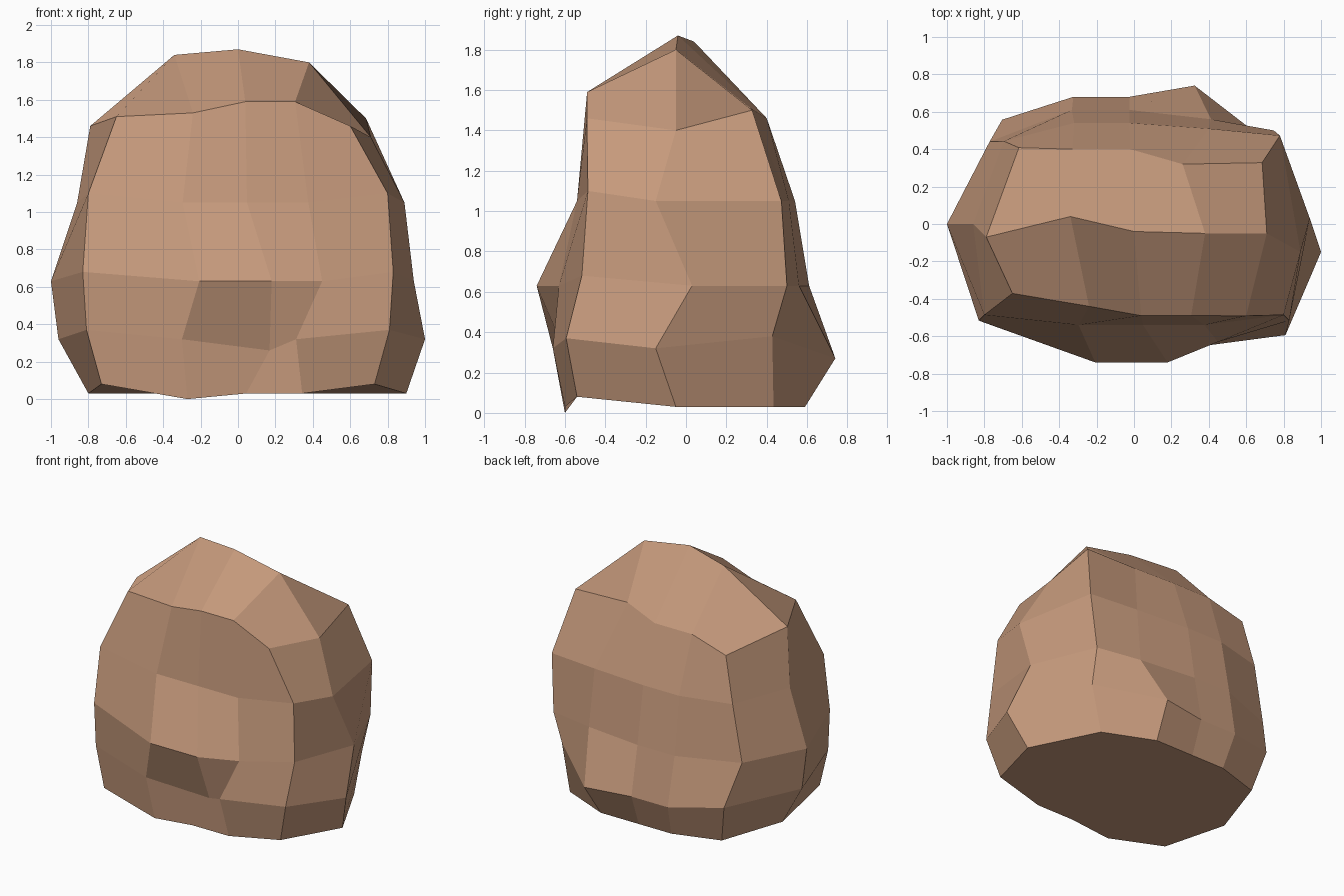
import bpy, bmesh
from mathutils import Vector

if "Cube" in bpy.data.objects:
    bpy.data.objects.remove(bpy.data.objects["Cube"])

# Stone colour
stone = bpy.data.materials.new("tan stone")
stone.diffuse_color = (0.56, 0.32, 0.20, 1)
stone.use_nodes = True
stone.node_tree.nodes["Principled BSDF"].inputs["Base Color"].default_value = stone.diffuse_color

bm = bmesh.new()

# Shared column spacing, as fractions of the corner width
FRONT = (-1, -.37, .06, .47, 1)
BACK = (.9, .4, -.03, -.4, -.87)


def ring(z, corner, front, back, left, right, right_y):
    """One 12-sided level: rounded box with front row, right middle, back row, left middle."""
    pts = []
    for f in FRONT:
        edge = abs(f) == 1
        pts.append((corner * f, -front * (.9 if edge else 1), z + (.05 if edge else 0)))
    pts.append((right, right_y, z))
    for f in BACK:
        pts.append((corner * f, back * (.82 if abs(f) > .5 else 1), z))
    pts.append((-left, 0, z))
    return [bm.verts.new(p) for p in pts]


# Levels from the ground up: height, corner width, front, back, left, right, right middle
levels = [ring(*p) for p in (
    (.03, .73, .60, .59, .80, .90, -.05),
    (.32, .81, .66, .68, .96, 1.0, -.15),
    (.63, .83, .74, .61, 1.0, .94, .03),
    (1.05, .80, .54, .54, .86, .89, -.15),
    (1.46, .65, .49, .40, .79, .71, -.05),
)]


def chip(level, columns, x=0, y=0, z=0):
    for c in columns:
        levels[level][c].co += Vector((x, y, z))


# Irregular chips knocked out of, or left standing on, the block
chip(0, [1], z=-.03)
chip(0, [6], y=-.05)
chip(1, [0], y=.07)
chip(1, [2], .12, .08, -.06)
chip(1, [3], x=-.07)
chip(1, [6], y=-.13, z=.06)
chip(1, [7], y=.06)
chip(1, [7, 8, 9], z=-.05)
chip(2, [0, 4], y=.15)
chip(2, [1], x=.1)
chip(2, [2], x=.13)
chip(2, [3], .06, .11)
chip(2, [7], .08, -.05)
chip(2, [10], -.05, -.06)
chip(3, [6], .06, .03)
chip(3, [7], .08, -.03)
chip(4, [0], y=.07)
chip(4, [1], y=.05, z=.07)
chip(4, [2, 3], z=.13)
chip(4, [4], -.05, -.05, -.05)
chip(4, [5], z=-.06)
chip(4, [6], x=.1, z=.04)
chip(4, [7], y=-.08, z=.05)
chip(4, [9], x=-.07)
chip(4, [10], -.05, .08, -.08)
chip(4, [11], y=-.07)

# Side facets and flat base
for low, high in zip(levels, levels[1:]):
    for i in range(12):
        bm.faces.new((low[i - 1], low[i], high[i], high[i - 1]))
bm.faces.new(levels[0][::-1])

# Ridge cap
top = levels[-1]
ridge = [bm.verts.new(p) for p in ((-.34, .04, 1.84), (0, -.04, 1.87), (.38, -.05, 1.80))]
row = [top[11]] + ridge + [top[5]]
back = top[6:11][::-1]
for i in range(4):
    bm.faces.new((top[i], top[i + 1], row[i + 1], row[i]))
    bm.faces.new((row[i], row[i + 1], back[i + 1], back[i]))

bmesh.ops.recalc_face_normals(bm, faces=bm.faces)
mesh = bpy.data.meshes.new("boulder")
bm.to_mesh(mesh)
bm.free()
mesh.materials.append(stone)
bpy.context.collection.objects.link(bpy.data.objects.new("boulder", mesh))
